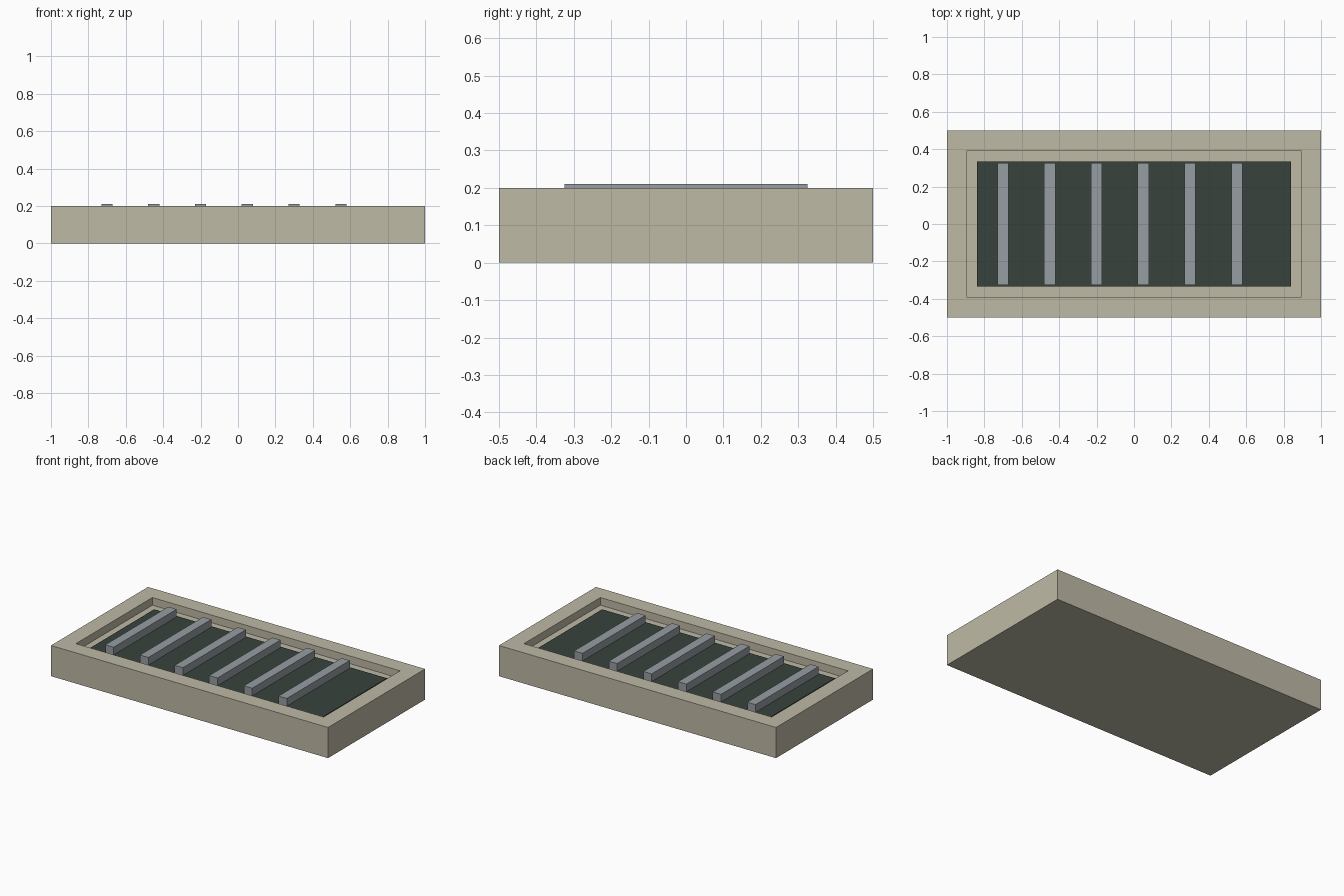
import bpy
import bmesh
from mathutils import Matrix, Vector

cube = bpy.data.objects.get("Cube")
if cube:
    bpy.data.objects.remove(cube, do_unlink=True)


def material(name, rgb):
    mat = bpy.data.materials.new(name)
    mat.use_nodes = True
    color = (*rgb, 1)
    mat.diffuse_color = color
    mat.node_tree.nodes["Principled BSDF"].inputs["Base Color"].default_value = color
    return mat


def finish(bm, name, mat):
    mesh = bpy.data.meshes.new(name)
    bm.to_mesh(mesh)
    bm.free()
    mesh.materials.append(mat)
    obj = bpy.data.objects.new(name, mesh)
    bpy.context.collection.objects.link(obj)
    return obj


def box_mesh(x, width, depth, bottom, top):
    bm = bmesh.new()
    place = Matrix.Translation((x, 0, (bottom + top) / 2))
    bmesh.ops.create_cube(bm, size=1, matrix=place @ Matrix.Diagonal((width, depth, top - bottom, 1)))
    return bm


stone = material("warm stone", (0.52, 0.49, 0.38))
dark = material("dark green", (0.04, 0.055, 0.048))
steel = material("grey steel", (0.31, 0.34, 0.36))

RIM_TOP, FLOOR, PANEL_TOP, BAR_TOP = 0.2, 0.15, 0.16, 0.21

# Solid frame: inset the top face and push it down to form the recess
bm = box_mesh(0, 2, 1, 0, RIM_TOP)
bm.normal_update()
top = max(bm.faces, key=lambda f: f.normal.z)
bmesh.ops.inset_region(bm, faces=[top], thickness=0.15)
walls = bmesh.ops.extrude_discrete_faces(bm, faces=[top])
bmesh.ops.translate(bm, verts=walls["faces"][0].verts, vec=Vector((0, 0, FLOOR - RIM_TOP)))
finish(bm, "frame", stone)

# Dark panel lying in the recess with a narrow gap around it
finish(box_mesh(0, 1.68, 0.67, FLOOR, PANEL_TOP), "recess_panel", dark)

# Evenly spaced grate bars
for i in range(6):
    finish(box_mesh(-0.7 + 0.25 * i, 0.06, 0.65, PANEL_TOP, BAR_TOP), f"grate_bar_{i + 1}", steel)
